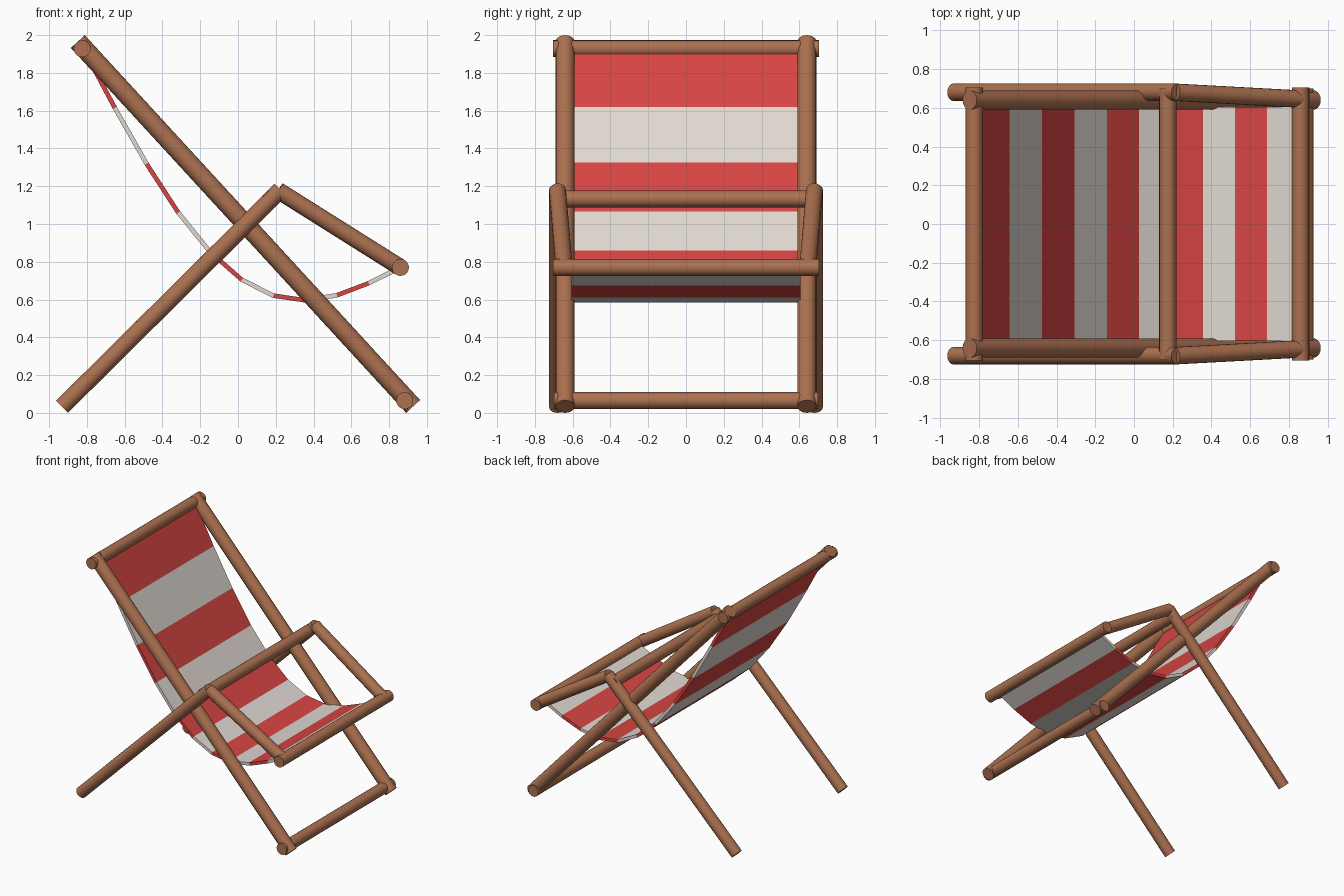
import bpy, bmesh, math
from mathutils import Vector

if "Cube" in bpy.data.objects:
    bpy.data.objects.remove(bpy.data.objects["Cube"])


def material(name, rgb):
    m = bpy.data.materials.new(name)
    m.diffuse_color = (*rgb, 1.0)
    m.use_nodes = True
    m.node_tree.nodes["Principled BSDF"].inputs["Base Color"].default_value = m.diffuse_color
    return m


wood = material("warm wood", (0.41, 0.165, 0.08))
red = material("red canvas", (0.68, 0.06, 0.055))
cream = material("cream canvas", (0.74, 0.69, 0.64))


def rod(name, a, b, radius):
    """Round wooden pole from point a to point b."""
    a, b = Vector(a), Vector(b)
    d = b - a
    bpy.ops.mesh.primitive_cylinder_add(vertices=20, radius=radius, depth=d.length,
                                        location=(a + b) / 2,
                                        rotation=d.to_track_quat('Z', 'Y').to_euler())
    ob = bpy.context.object
    ob.name = name
    ob.data.materials.append(wood)
    bpy.ops.object.shade_smooth_by_angle(angle=math.radians(40))
    return ob


# Side poles, mirrored left and right
for side, s in (("left", 1), ("right", -1)):
    rod(f"{side}_long_rail", (0.927, 0.64 * s, 0.034), (-0.848, 0.64 * s, 1.966), 0.05)
    rod(f"{side}_back_leg", (-0.932, 0.68 * s, 0.032), (0.225, 0.68 * s, 1.18), 0.045)
    rod(f"{side}_arm", (0.213, 0.68 * s, 1.177), (0.86, 0.645 * s, 0.77), 0.045)

# Cross bars: name, x, z, half length
for name, x, z, half in (("top_bar", -0.825, 1.928, 0.705),
                         ("leg_bar", 0.175, 1.133, 0.70),
                         ("seat_front_bar", 0.86, 0.77, 0.705),
                         ("foot_bar", 0.882, 0.065, 0.70)):
    rod(name, (x, -half, z), (x, half, z), 0.045)

# Sagging canvas sling: ten stripes of equal width in x
STRIPES, HALF_WIDTH, SAG = 10, 0.605, 0.645
start, end = Vector((-0.82, 0, 1.93)), Vector((0.86, 0, 0.77))
bm = bmesh.new()
rows = []
for i in range(STRIPES + 1):
    t = i / STRIPES
    p = start.lerp(end, t)
    p.z -= SAG * math.sin(math.pi * t)
    rows.append([bm.verts.new((p.x, y, p.z)) for y in (-HALF_WIDTH, HALF_WIDTH)])
for i in range(STRIPES):
    f = bm.faces.new((rows[i][0], rows[i + 1][0], rows[i + 1][1], rows[i][1]))
    f.material_index = i % 2
mesh = bpy.data.meshes.new("canvas_sling")
bm.to_mesh(mesh)
bm.free()
mesh.materials.append(red)
mesh.materials.append(cream)
sling = bpy.data.objects.new("canvas_sling", mesh)
bpy.context.collection.objects.link(sling)
thick = sling.modifiers.new("thickness", 'SOLIDIFY')
thick.thickness = 0.024
thick.offset = 0
